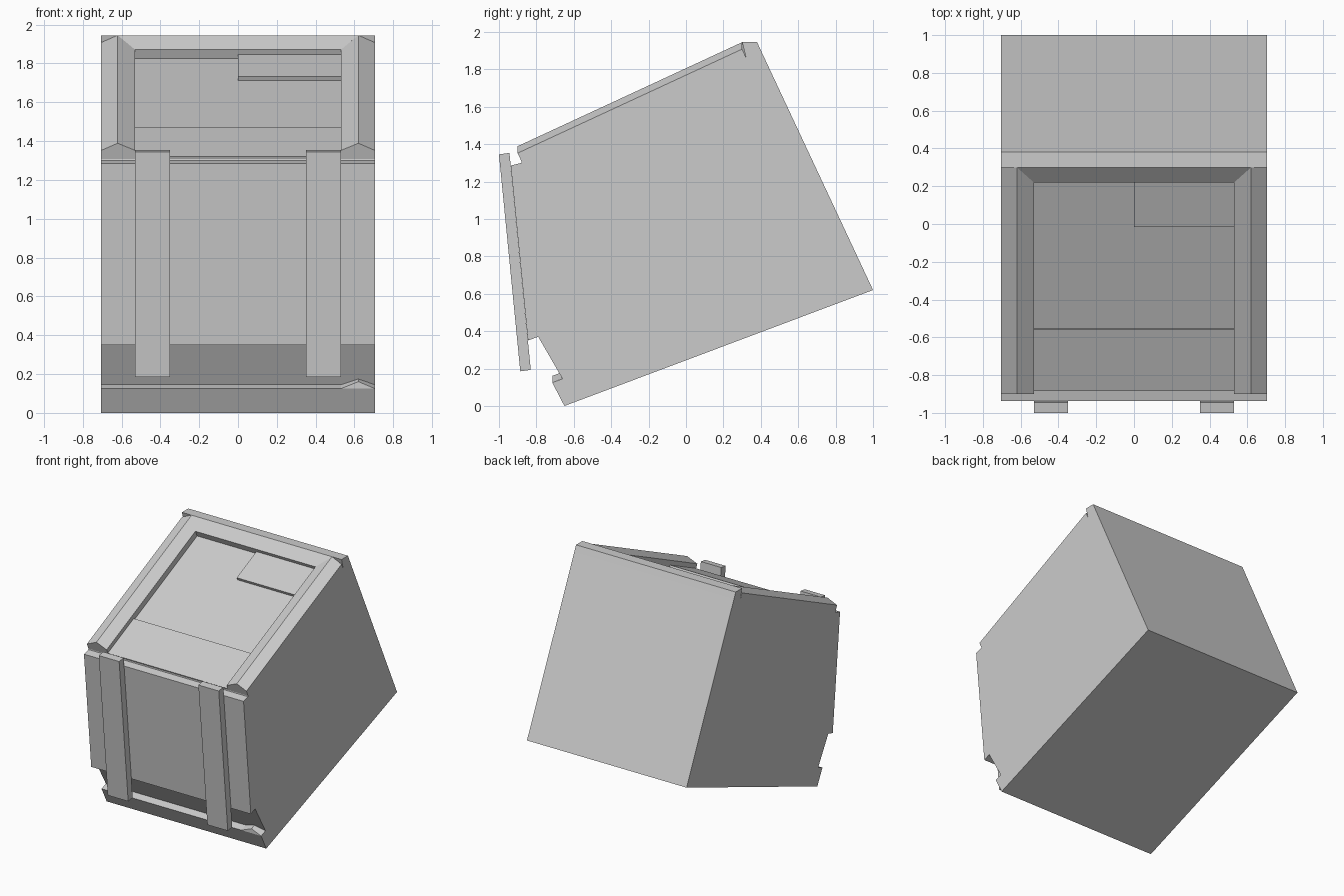
import bpy, bmesh

if "Cube" in bpy.data.objects:
    bpy.data.objects.remove(bpy.data.objects["Cube"])

W, IN, PEAK = 0.705, 0.53, 0.62      # half width, rim inner edge, rim ridge
SLOPE = (1.945 - 1.352) / 1.28


def top(y, depth=0.0):
    """Point (y, z) on the sloping top plane, sunk by depth along its normal."""
    return (y + 0.421 * depth, 1.945 + (y - 0.38) * SLOPE - 0.907 * depth)


def loft(name, a, b):
    """Solid between two matching rings of points."""
    bm = bmesh.new()
    va = [bm.verts.new(p) for p in a]
    vb = [bm.verts.new(p) for p in b]
    n = len(va)
    bm.faces.new(va)
    bm.faces.new(vb[::-1])
    for i in range(n):
        j = (i + 1) % n
        bm.faces.new((va[j], va[i], vb[i], vb[j]))
    bmesh.ops.recalc_face_normals(bm, faces=bm.faces)
    me = bpy.data.meshes.new(name)
    bm.to_mesh(me)
    bm.free()
    ob = bpy.data.objects.new(name, me)
    bpy.context.collection.objects.link(ob)
    return ob


def prism(name, yz, x0, x1):
    return loft(name, [(x0, y, z) for y, z in yz], [(x1, y, z) for y, z in yz])


# main tilted housing, its top forming the recess floor
prism("housing", [(-0.65, 0), (1.0, 0.62), top(0.38, 0.05), top(-0.90, 0.05),
                  (-0.88, 1.30), (-0.937, 1.285), (-0.845, 0.35), (-0.79, 0.37),
                  (-0.66, 0.145), (-0.715, 0.125)], -W, W)


# ridged side rims
def rim_ring(s, y):
    ring = []
    for x, depth, lift in ((W, 0.05, 0), (W, 0, 0), (PEAK, 0, 0.037), (IN, 0, 0), (IN, 0.05, 0)):
        py, pz = top(y, depth)
        ring.append((s * x, py, pz + lift))
    return ring


for s, side in ((-1, "left"), (1, "right")):
    loft("rim_" + side, rim_ring(s, -0.90), rim_ring(s, 0.30))

# back rim: full-width bar and its inner slope
prism("rim_back", [top(0.38, 0.05), top(0.38), (0.30, 1.945), top(0.30, 0.05)], -W, W)


def back_ring(s):
    y0, z0 = top(0.22)
    y1, z1 = top(0.22, 0.05)
    y2, z2 = top(0.30, 0.05)
    return [(s * IN, y1, z1), (s * IN, y0, z0), (s * PEAK, 0.30, 1.945), (s * PEAK, y2, z2)]


loft("rim_back_slope", back_ring(-1), back_ring(1))


# raised plates inside the recess
def plate(name, y0, y1, depth, x0, x1):
    prism(name, [top(y0, 0.05), top(y0, depth), top(y1, depth), top(y1, 0.05)], x0, x1)


plate("front_plate", -0.90, -0.573, 0.035, -IN, IN)
plate("corner_plate", -0.027, 0.22, 0.027, 0, IN)

# two straps down the front
for s, side in ((-1, "left"), (1, "right")):
    prism("strap_" + side, [(-1.0, 1.345), (-0.944, 1.353), (-0.83, 0.193), (-0.886, 0.185)],
          s * 0.35, s * IN)


# small ridge on the lower lip, right side only
def lip_ring(y):
    z = 0.125 + 0.364 * (y + 0.715)
    return [(IN, y, z), (PEAK, y, z + 0.036), (W, y, z)]


loft("lip_ridge", lip_ring(-0.715), lip_ring(-0.65))
